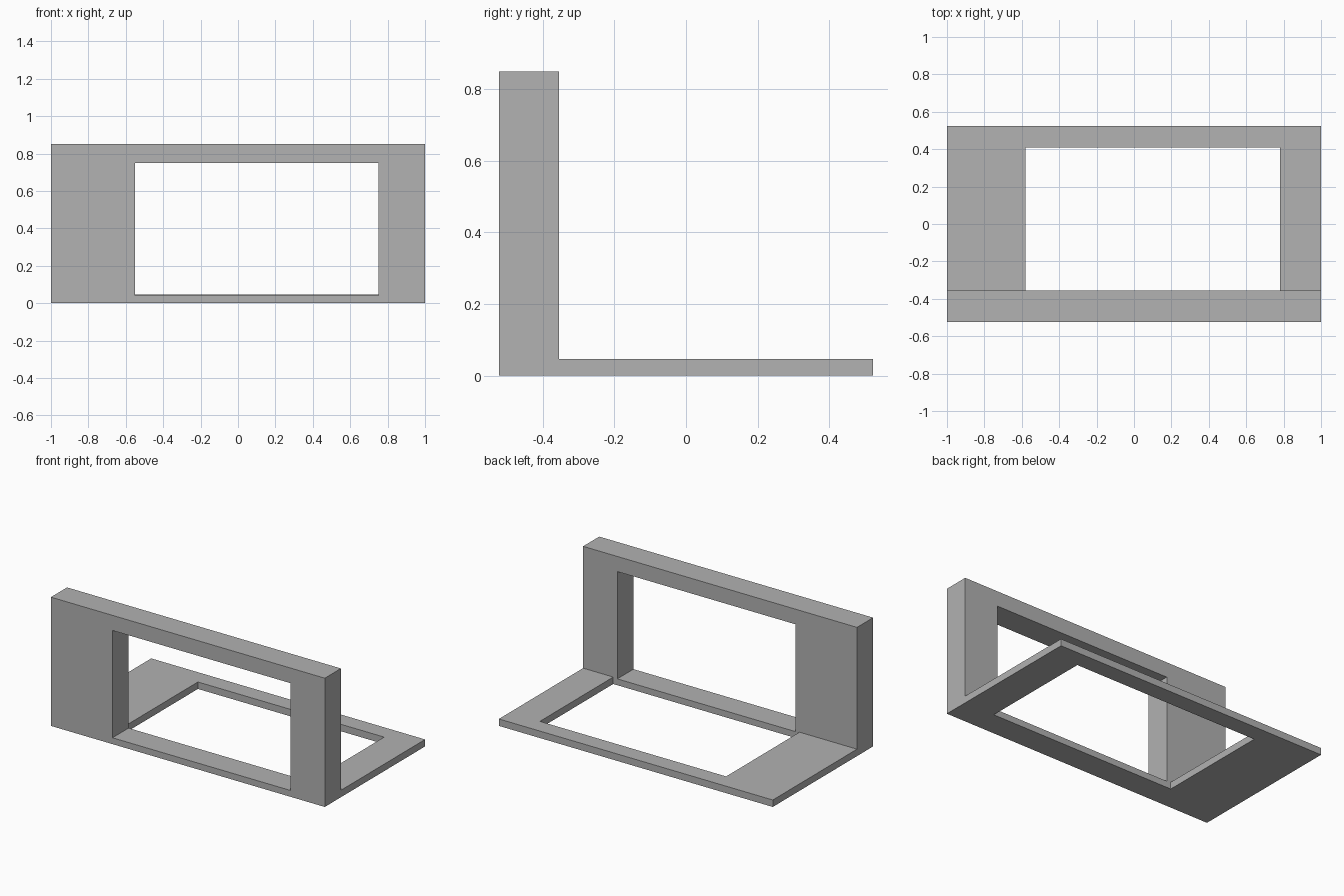
import bpy
import bmesh
from mathutils import Vector

cube = bpy.data.objects.get("Cube")
if cube:
    bpy.data.objects.remove(cube, do_unlink=True)

# Single grey finish
grey = bpy.data.materials.new("plain grey")
grey.use_nodes = True
colour = (0.445, 0.445, 0.445, 1)
grey.diffuse_color = colour
grey.node_tree.nodes["Principled BSDF"].inputs["Base Color"].default_value = colour

# Shared dimensions
HALF_W, HALF_D, HEIGHT = 1.0, 0.523, 0.85
WALL_BACK = -0.355
PLATE_TOP = 0.046


def make_part(name, outlines, depth):
    """Extrude flat outlines along the depth vector into one solid part."""
    bm = bmesh.new()
    for outline in outlines:
        bm.faces.new([bm.verts.new(p) for p in outline])
    bmesh.ops.remove_doubles(bm, verts=bm.verts[:], dist=0.0001)
    result = bmesh.ops.extrude_face_region(bm, geom=bm.faces[:], use_keep_orig=True)
    moved = [g for g in result["geom"] if isinstance(g, bmesh.types.BMVert)]
    bmesh.ops.translate(bm, verts=moved, vec=Vector(depth))
    bmesh.ops.recalc_face_normals(bm, faces=bm.faces[:])
    mesh = bpy.data.meshes.new(name)
    bm.to_mesh(mesh)
    bm.free()
    mesh.materials.append(grey)
    obj = bpy.data.objects.new(name, mesh)
    bpy.context.collection.objects.link(obj)
    return obj


def rectangle(x0, x1, z0, z1):
    return [(x, -HALF_D, z) for x, z in ((x0, z0), (x1, z0), (x1, z1), (x0, z1))]


# Upright front wall with an off-centre window
outer = rectangle(-HALF_W, HALF_W, 0, HEIGHT)
inner = rectangle(-0.55, 0.75, 0.042, 0.75)
ring = []
for i in range(4):
    j = (i + 1) % 4
    ring.append([outer[i], outer[j], inner[j], inner[i]])
make_part("front_wall", ring, (0, WALL_BACK + HALF_D, 0))

# Flat base: three-sided frame running back from the wall
hole_left, hole_right, hole_back = -0.58, 0.78, 0.41
u_shape = [(-HALF_W, WALL_BACK), (hole_left, WALL_BACK),
           (hole_left, hole_back), (hole_right, hole_back),
           (hole_right, WALL_BACK), (HALF_W, WALL_BACK),
           (HALF_W, HALF_D), (-HALF_W, HALF_D)]
make_part("base_frame", [[(x, y, 0) for x, y in u_shape]], (0, 0, PLATE_TOP))
